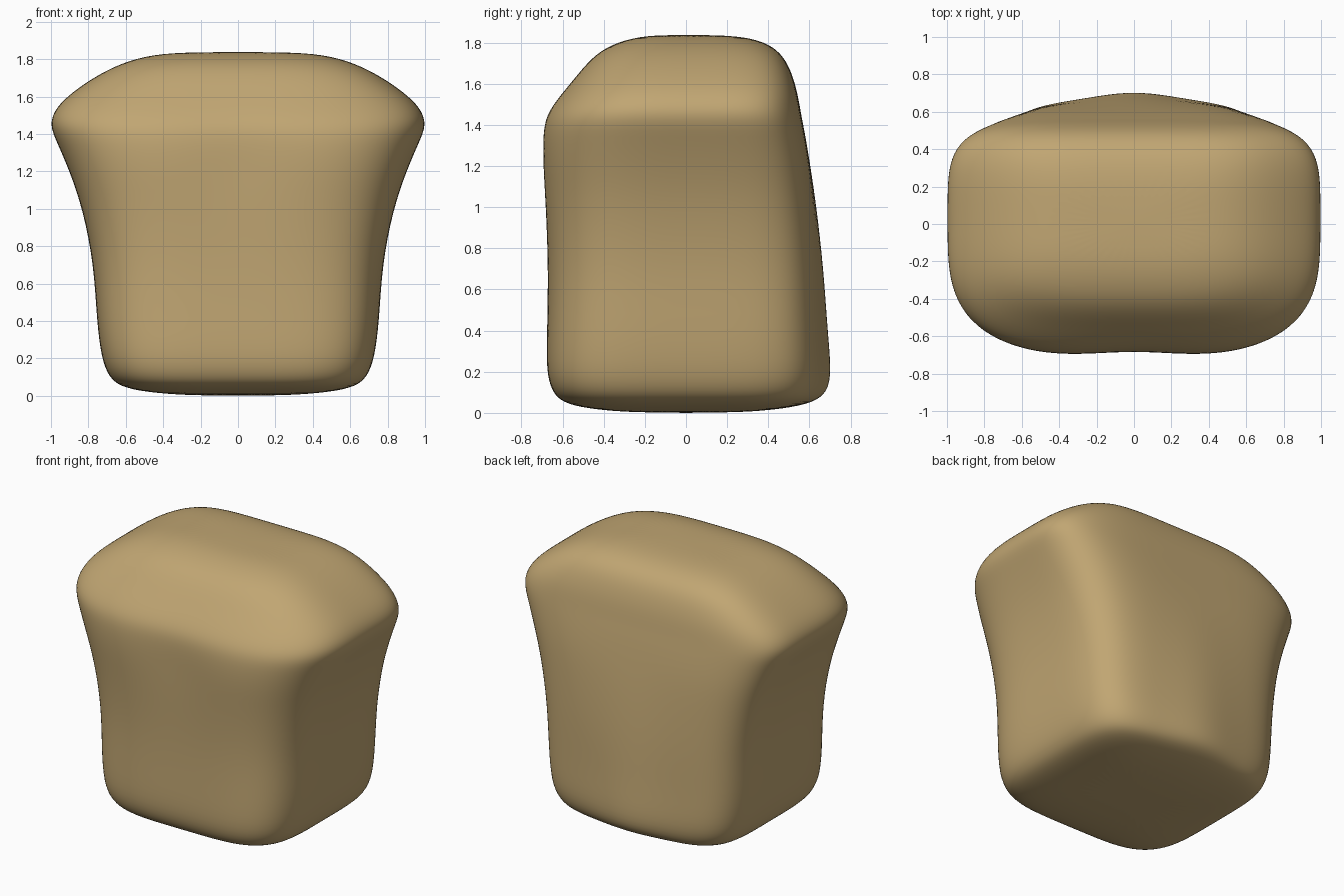
import bpy
import bmesh
from math import sin, cos, pi, exp

default_cube = bpy.data.objects.get("Cube")
if default_cube:
    bpy.data.objects.remove(default_cube, do_unlink=True)

SEGMENTS = 44

# Profile rows: height, half width, front depth, back depth
PROFILE = [
    (0.0, 0.25, 0.25, 0.25),
    (0.02, 0.5, 0.48, 0.48),
    (0.05, 0.63, 0.6, 0.62),
    (0.1, 0.69, 0.65, 0.69),
    (0.2, 0.73, 0.68, 0.71),
    (0.4, 0.755, 0.675, 0.69),
    (0.7, 0.77, 0.67, 0.67),
    (1.0, 0.83, 0.69, 0.635),
    (1.2, 0.9, 0.71, 0.605),
    (1.35, 0.965, 0.71, 0.58),
    (1.45, 1.01, 0.69, 0.56),
    (1.54, 0.975, 0.62, 0.545),
    (1.62, 0.89, 0.55, 0.525),
    (1.71, 0.76, 0.475, 0.49),
    (1.78, 0.62, 0.39, 0.43),
    (1.825, 0.46, 0.26, 0.32),
    (1.838, 0.25, 0.13, 0.15),
]


def ring_points(z, width, front, back):
    """Rounded rectangular section with a front hollow and a low back bulge."""
    bulge = 0.07 * max(0, 1 - z / 1.2) * min(1, z / 0.1)
    hollow = 0.03 * exp(-((z - 1.25) / 0.25) ** 2)
    front_power = 4.5 - min(1, z / 1.4)
    for i in range(SEGMENTS):
        angle = 2 * pi * i / SEGMENTS
        c, s = cos(angle), sin(angle)
        power = 5 if s > 0 else front_power
        radius = (abs(c) ** power + abs(s) ** power) ** (-1 / power)
        x = width * radius * c
        centre = exp(-(x / 0.3) ** 2)
        if s > 0:
            y = radius * s * (back - bulge + bulge * centre)
        else:
            y = radius * s * (front - hollow * centre)
        yield x, y, z


def build_body(name, material):
    bm = bmesh.new()
    rings = [[bm.verts.new(p) for p in ring_points(*row)] for row in PROFILE]
    for low, high in zip(rings, rings[1:]):
        for i in range(SEGMENTS):
            j = (i + 1) % SEGMENTS
            bm.faces.new((low[i], low[j], high[j], high[i]))
    # Flat caps
    bm.faces.new(rings[0][::-1])
    bm.faces.new(rings[-1])
    bmesh.ops.recalc_face_normals(bm, faces=bm.faces)
    for face in bm.faces:
        face.smooth = True
    mesh = bpy.data.meshes.new(name)
    bm.to_mesh(mesh)
    bm.free()
    mesh.materials.append(material)
    body = bpy.data.objects.new(name, mesh)
    bpy.context.collection.objects.link(body)
    smoothing = body.modifiers.new("Smoothing", "SUBSURF")
    smoothing.levels = smoothing.render_levels = 2
    return body


def make_material(name, colour):
    material = bpy.data.materials.new(name)
    material.use_nodes = True
    material.diffuse_color = colour
    shader = material.node_tree.nodes["Principled BSDF"]
    shader.inputs["Base Color"].default_value = colour
    shader.inputs["Roughness"].default_value = 0.8
    return material


tan = make_material("warm_tan", (0.53, 0.38, 0.17, 1))
build_body("rounded_body", tan)
